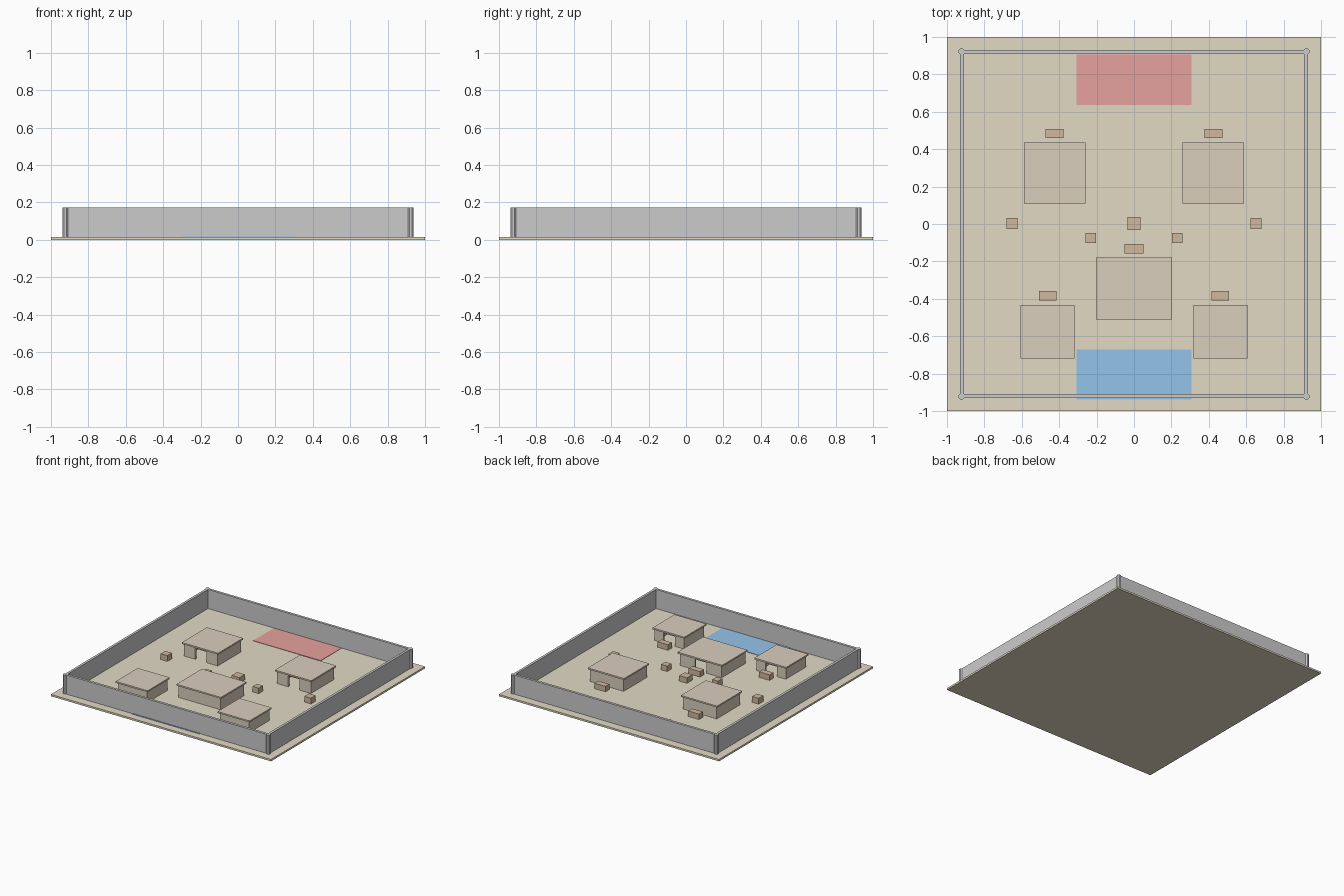
import bpy
from math import pi

if "Cube" in bpy.data.objects:
    bpy.data.objects.remove(bpy.data.objects["Cube"])


def mat(name, c):
    m = bpy.data.materials.new(name)
    m.diffuse_color = (*c, 1)
    m.use_nodes = True
    m.node_tree.nodes["Principled BSDF"].inputs["Base Color"].default_value = m.diffuse_color
    return m


SAND = mat("sand", (0.76, 0.70, 0.56))
GREY = mat("wall_grey", (0.62, 0.62, 0.60))
CLAY = mat("clay", (0.70, 0.62, 0.51))
WOOD = mat("wood", (0.62, 0.48, 0.34))
RED = mat("red", (0.80, 0.36, 0.34))
BLUE = mat("blue", (0.30, 0.55, 0.82))
G = 0.015  # ground surface height


def box(name, x0, x1, y0, y1, z0, z1, m):
    bpy.ops.mesh.primitive_cube_add(size=1, location=((x0 + x1) / 2, (y0 + y1) / 2, (z0 + z1) / 2))
    o = bpy.context.object
    o.name = name
    o.scale = (x1 - x0, y1 - y0, z1 - z0)
    bpy.ops.object.transform_apply(location=False, rotation=False)
    o.data.materials.append(m)
    return o


# Open hut: back, sides, two front panels beside a doorway, overhanging roof
def building(name, cx, cy, w, d, top, face):
    t, over, door = 0.015, 0.012, 0.052
    roof = top - 0.012
    x0, x1 = cx - w / 2 + over, cx + w / 2 - over
    hy = d / 2 - over

    def yslab(part, a, b, s, z0=G):
        ys = sorted((cy + s * hy, cy + s * (hy - t)))
        box(f"{name}_{part}", a, b, *ys, z0, roof, CLAY)

    yslab("rear_wall", x0, x1, -face)
    yslab("door_wall_left", x0, cx - door, face)
    yslab("door_wall_right", cx + door, x1, face)
    yslab("lintel", cx - door, cx + door, face, roof - 0.012)
    box(name + "_left_wall", x0, x0 + t, cy - hy + t, cy + hy - t, G, roof, CLAY)
    box(name + "_right_wall", x1 - t, x1, cy - hy + t, cy + hy - t, G, roof, CLAY)
    box(name + "_roof", cx - w / 2, cx + w / 2, cy - d / 2, cy + d / 2, roof, top, CLAY)


def crate(name, x, y, w, d, h):
    box(name, x - w / 2, x + w / 2, y - d / 2, y + d / 2, G, G + h, WOOD)


# Ground and team zones
box("ground", -1, 1, -1, 1, 0, G, SAND)
box("red_zone", -0.307, 0.307, 0.635, 0.905, G, G + 0.003, RED)
box("blue_zone", -0.307, 0.307, -0.938, -0.67, G, G + 0.003, BLUE)

# Perimeter walls and corner posts
A, B, H = 0.91, 0.93, 0.172
for s, side in ((-1, "near"), (1, "far")):
    lo, hi = sorted((s * A, s * B))
    box(f"wall_y_{side}", -B, B, lo, hi, G, H, GREY)
    box(f"wall_x_{side}", lo, hi, -A, A, G, H, GREY)
    for sx in (-1, 1):
        bpy.ops.mesh.primitive_cylinder_add(vertices=8, radius=0.017, depth=H - G,
                                            location=(sx * 0.923, s * 0.923, (G + H) / 2),
                                            rotation=(0, 0, pi / 8))
        bpy.context.object.name = "corner_post"
        bpy.context.object.data.materials.append(GREY)

# Buildings and their crates
building("central_building", 0, -0.345, 0.405, 0.33, 0.125, 1)
crate("central_crate", 0, 0.003, 0.07, 0.07, 0.045)
crate("central_door_crate", 0, -0.133, 0.103, 0.05, 0.045)
for s in (-1, 1):
    building("rear_building", s * 0.423, 0.273, 0.33, 0.325, 0.128, -1)
    building("front_building", s * 0.463, -0.576, 0.29, 0.287, 0.12, 1)
    crate("rear_crate", s * 0.425, 0.484, 0.098, 0.05, 0.045)
    crate("front_crate", s * 0.462, -0.383, 0.094, 0.05, 0.045)
    crate("side_crate", s * 0.653, 0.002, 0.06, 0.06, 0.048)
    crate("inner_crate", s * 0.232, -0.075, 0.055, 0.055, 0.045)
